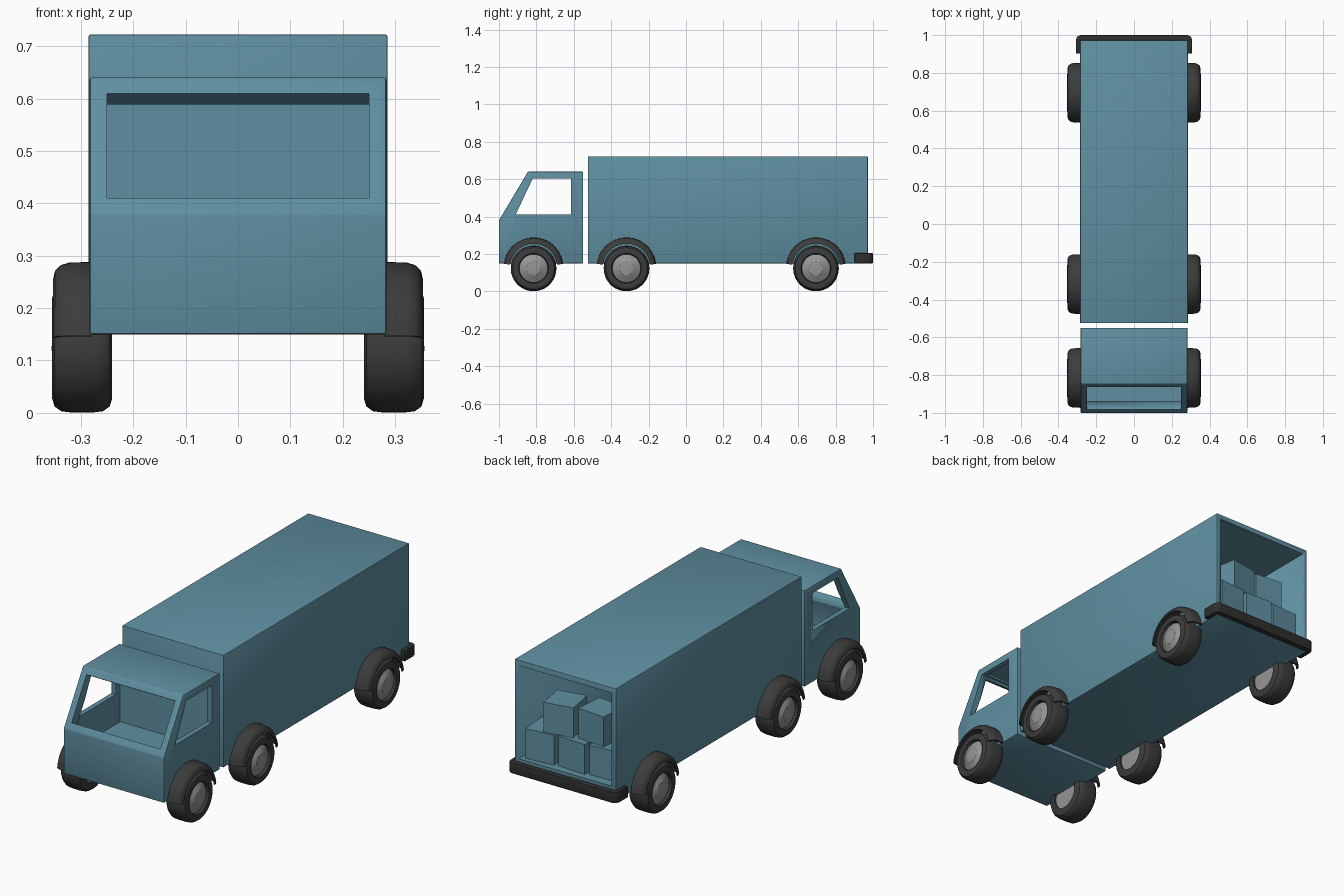
import bpy, bmesh, math
from mathutils import Matrix, Vector

old = bpy.data.objects.get("Cube")
if old:
    bpy.data.objects.remove(old, do_unlink=True)


def material(name, rgb):
    m = bpy.data.materials.new(name)
    m.use_nodes = True
    m.diffuse_color = (*rgb, 1)
    m.node_tree.nodes["Principled BSDF"].inputs["Base Color"].default_value = (*rgb, 1)
    return m


TEAL = material("teal paint", (0.115, 0.275, 0.355))
RUBBER = material("dark rubber", (0.045, 0.045, 0.045))
BLACK = material("black bumper", (0.028, 0.028, 0.028))
STEEL = material("grey steel", (0.30, 0.30, 0.30))


def finish(bm, name, mat, smooth=True):
    bmesh.ops.recalc_face_normals(bm, faces=bm.faces)
    me = bpy.data.meshes.new(name)
    bm.to_mesh(me)
    bm.free()
    ob = bpy.data.objects.new(name, me)
    bpy.context.collection.objects.link(ob)
    me.materials.append(mat)
    bpy.ops.object.select_all(action='DESELECT')
    ob.select_set(True)
    bpy.context.view_layer.objects.active = ob
    if smooth:
        bpy.ops.object.shade_smooth_by_angle(angle=math.radians(35))
    return ob


def prism(name, pts, half, mat=TEAL, bevel=0.0):
    """Side profile of (y, z) points drawn out across the width."""
    bm = bmesh.new()
    face = bm.faces.new([bm.verts.new((-half, y, z)) for y, z in pts])
    out = bmesh.ops.extrude_face_region(bm, geom=[face])["geom"]
    bmesh.ops.translate(bm, vec=(2 * half, 0, 0),
                        verts=[v for v in out if isinstance(v, bmesh.types.BMVert)])
    bmesh.ops.recalc_face_normals(bm, faces=bm.faces)
    if bevel:
        bmesh.ops.bevel(bm, geom=bm.edges[:], offset=bevel, segments=2,
                        profile=0.5, affect='EDGES')
    return finish(bm, name, mat)


def cut(target, cutter):
    cutter.hide_render = True
    mod = target.modifiers.new("cut", 'BOOLEAN')
    mod.operation, mod.solver, mod.object = 'DIFFERENCE', 'EXACT', cutter
    bpy.ops.object.select_all(action='DESELECT')
    target.select_set(True)
    bpy.context.view_layer.objects.active = target
    bpy.ops.object.modifier_apply(modifier=mod.name)
    bpy.data.objects.remove(cutter, do_unlink=True)


def rect(y0, y1, z0, z1):
    return [(y0, z0), (y1, z0), (y1, z1), (y0, z1)]


def lathe(name, profile, mat, centre, side, start=0, sweep=360, steps=48, closed=True):
    """Turn a profile of (x, radius) points about an axle along x."""
    bm = bmesh.new()
    full = sweep == 360
    rings = []
    for i in range(steps if full else steps + 1):
        a = math.radians(start + sweep * i / steps)
        rings.append([bm.verts.new((side * x, centre[0] + r * math.cos(a),
                                    centre[1] + r * math.sin(a))) for x, r in profile])
    n = len(profile)
    for i in range(steps):
        a, b = rings[i], rings[(i + 1) % len(rings)]
        for j in range(n if closed else n - 1):
            k = (j + 1) % n
            bm.faces.new((a[j], a[k], b[k], b[j]))
    if not full:
        bm.faces.new(rings[0])
        bm.faces.new(rings[-1])
    bmesh.ops.remove_doubles(bm, verts=bm.verts, dist=0.0001)
    return finish(bm, name, mat)


# Cab: sloped shell with windscreen and side windows
cab = prism("cab", [(-1, 0.15), (-1, 0.38), (-0.845, 0.64), (-0.55, 0.64), (-0.55, 0.15)],
            0.283, bevel=0.004)
cut(cab, prism("cab_hollow", [(-0.94, 0.26), (-0.94, 0.38), (-0.803, 0.61),
                              (-0.58, 0.61), (-0.58, 0.26)], 0.258))
cut(cab, prism("side_window_cutter", [(-0.91, 0.412), (-0.82, 0.603),
                                      (-0.615, 0.603), (-0.615, 0.412)], 0.4))
inward = Vector((0.86, -0.51))
low, high = Vector((-0.982, 0.41)), Vector((-0.863, 0.61))
cut(cab, prism("windscreen_cutter", [tuple(p + inward * d) for p, d in
               ((low, -0.05), (high, -0.05), (high, 0.09), (low, 0.09))], 0.25))

# Cargo body: long box, open at the back
cargo = prism("cargo_body", rect(-0.525, 0.972, 0.15, 0.722), 0.285, bevel=0.003)
cut(cargo, prism("cargo_hollow", rect(-0.5, 1.1, 0.22, 0.694), 0.262))


# Crates with recessed panels
def crate(name, x, y, z, turn, size=0.152):
    bm = bmesh.new()
    bmesh.ops.create_cube(bm, size=size)
    bmesh.ops.inset_individual(bm, faces=bm.faces[:], thickness=0.014)
    panels = [f for f in bm.faces if abs(f.calc_area() - (size - 0.028) ** 2) < 0.0001]
    bmesh.ops.inset_individual(bm, faces=panels, thickness=0.002, depth=-0.008)
    bmesh.ops.transform(bm, verts=bm.verts, matrix=Matrix.Translation((x, y, z)) @
                        Matrix.Rotation(math.radians(turn), 4, 'Z'))
    finish(bm, name, TEAL, smooth=False)


for name, x, y, z, turn in (("crate_lower_left", 0.168, 0.87, 0.297, 5),
                            ("crate_lower_middle", -0.015, 0.86, 0.297, -3),
                            ("crate_lower_right", -0.178, 0.85, 0.297, 3),
                            ("crate_upper_left", 0.085, 0.85, 0.45, 10),
                            ("crate_upper_right", -0.105, 0.83, 0.45, -5)):
    crate(name, x, y, z, turn)

# Wheels and mudguards
TYRE = [(0.24, 0.075), (0.24, 0.095), (0.245, 0.111), (0.258, 0.120), (0.275, 0.122),
        (0.32, 0.122), (0.337, 0.120), (0.35, 0.111), (0.355, 0.095), (0.352, 0.08),
        (0.335, 0.075)]
HUB = [(0.25, 0.0), (0.25, 0.078), (0.335, 0.078), (0.343, 0.07), (0.35, 0.04),
       (0.352, 0.038), (0.356, 0.0)]
GUARD = [(0.28, 0.159), (0.322, 0.158), (0.338, 0.153), (0.349, 0.143), (0.353, 0.126),
         (0.346, 0.126), (0.342, 0.139), (0.334, 0.146), (0.32, 0.150), (0.28, 0.150)]
for axle, y in (("front", -0.815), ("middle", -0.318), ("rear", 0.695)):
    for label, side in (("left", 1), ("right", -1)):
        tag = f"{axle}_{label}"
        centre = (y, 0.123)
        lathe(f"{tag}_tyre", TYRE, RUBBER, centre, side)
        lathe(f"{tag}_hub", HUB, STEEL, centre, side, steps=32, closed=False)
        lathe(f"{tag}_mudguard", GUARD, RUBBER, (y, 0.129), side,
              start=-0.5 + 7, sweep=167, steps=28)

# Rear bumper: bar wrapped around the back corners
half_outline = [(0.308, 0.902), (0.308, 0.975), (0.301, 0.992), (0.285, 1.0)]
outer = half_outline + [(-x, y) for x, y in reversed(half_outline)]
inner = [(-0.284, 0.902), (-0.284, 0.971), (0.284, 0.971), (0.284, 0.902)]
bm = bmesh.new()
base = bm.faces.new([bm.verts.new((x, y, 0.15)) for x, y in outer + inner])
made = bmesh.ops.extrude_face_region(bm, geom=[base])["geom"]
bmesh.ops.translate(bm, vec=(0, 0, 0.055),
                    verts=[v for v in made if isinstance(v, bmesh.types.BMVert)])
bmesh.ops.recalc_face_normals(bm, faces=bm.faces)
bmesh.ops.bevel(bm, geom=bm.edges[:], offset=0.004, segments=2, profile=0.5, affect='EDGES')
finish(bm, "rear_bumper", BLACK)
